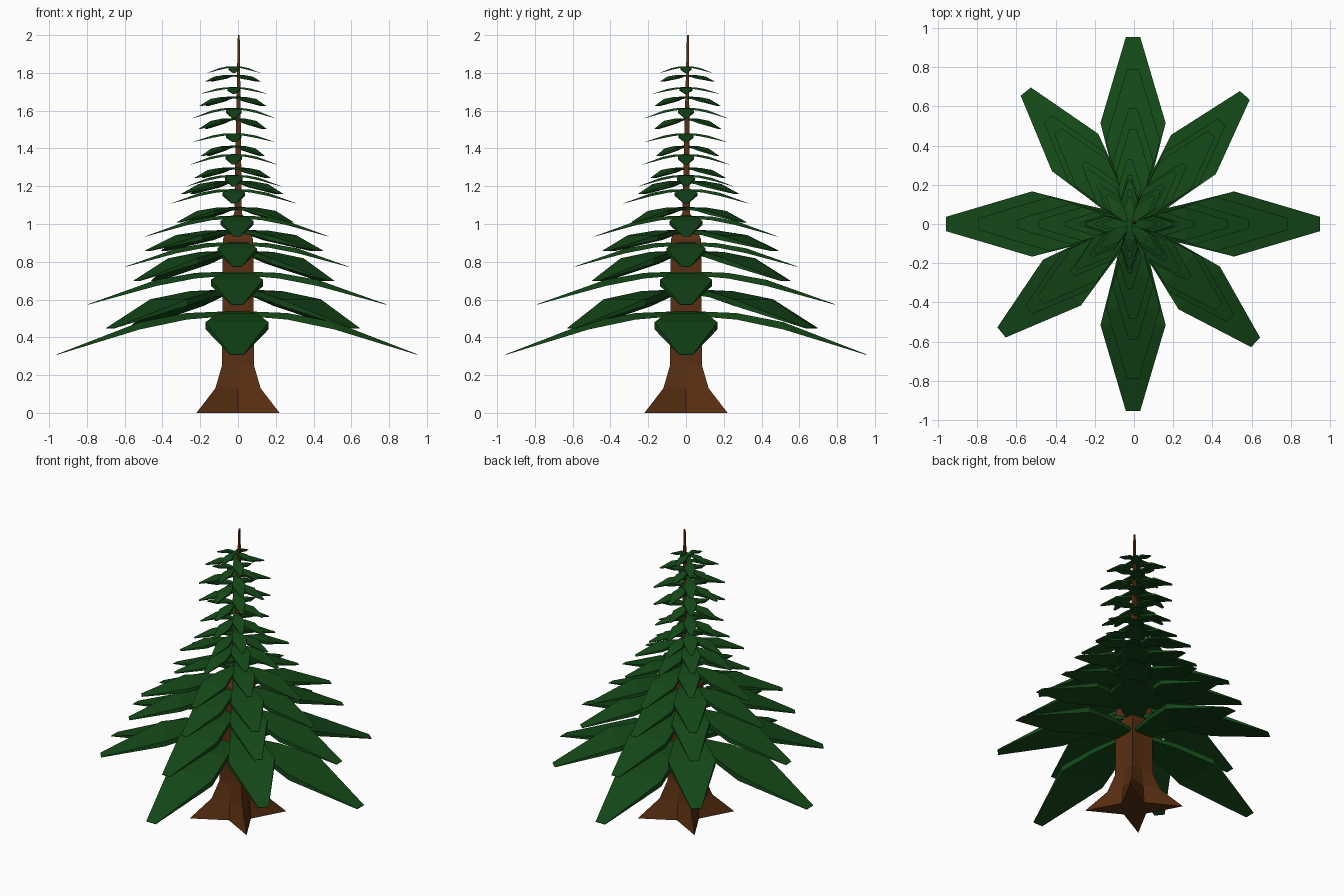
import bpy, bmesh, math

if "Cube" in bpy.data.objects:
    bpy.data.objects.remove(bpy.data.objects["Cube"])

def material(name, rgb):
    m = bpy.data.materials.new(name)
    m.diffuse_color = (*rgb, 1)
    m.use_nodes = True
    m.node_tree.nodes["Principled BSDF"].inputs["Base Color"].default_value = m.diffuse_color
    return m

BARK = material("bark", (0.10, 0.028, 0.006))
NEEDLE = material("needles", (0.007, 0.065, 0.009))

def finish(name, bm, mat):
    bmesh.ops.recalc_face_normals(bm, faces=bm.faces[:])
    me = bpy.data.meshes.new(name)
    bm.to_mesh(me)
    bm.free()
    me.materials.append(mat)
    ob = bpy.data.objects.new(name, me)
    bpy.context.collection.objects.link(ob)

def bridge(bm, rings):
    n = len(rings[0])
    for a, b in zip(rings, rings[1:]):
        for i in range(n):
            j = (i + 1) % n
            bm.faces.new((a[i], a[j], b[j], b[i]))
    bm.faces.new(rings[0])
    bm.faces.new(rings[-1])

# trunk: four flared roots on the diagonals, square stem, thin leader on top
# z, corner half width, mid-side half width
bm = bmesh.new()
rings = []
for z, c, s in [(0, .22, .10), (.13, .12, .09), (.25, .085, .083), (.92, .08, .078),
                (.97, .055, .055), (1.06, .02, .02), (2.0, .005, .005)]:
    k = max(0, z - 1)
    pts = [(c, c), (0, s), (-c, c), (-s, 0), (-c, -c), (0, -s), (c, -c), (s, 0)]
    rings.append([bm.verts.new((x + .004 * k, y + .01 * k, z)) for x, y in pts])
bridge(bm, rings)
finish("trunk", bm, BARK)

def branch(bm, cx, reach, z_root, z_tip, angle):
    # reach fraction, drop fraction, half width, thickness
    w = .17 * reach + .004
    t = .035 * reach + .005
    drop = z_root - z_tip
    ca, sa = math.cos(angle), math.sin(angle)
    rings = []
    for f, d, hw, th in [(0, 0, .25, .6), (.28, .05, .62, .9), (.54, .26, 1, 1), (1, 1, .22, .08)]:
        r, z, h = f * reach, z_root - d * drop, hw * w
        rings.append([bm.verts.new((cx + r * ca - y * sa, r * sa + y * ca, zz))
                      for y, zz in ((-h, z), (h, z), (h, z - th * t), (-h, z - th * t))])
    bridge(bm, rings)

STRAIGHT = [0, 90, 180, 270]
DIAGONAL = [49, 129, 219.5, 316]

# tiers: reach, root height, tip height, alternating straight and diagonal
TIERS = [(.955, .54, .31), (.87, .655, .45), (.79, .75, .575), (.69, .86, .70),
         (.59, .905, .775), (.61, .97, .86), (.485, 1.045, .935), (.40, 1.09, 1.01),
         (.33, 1.185, 1.11), (.35, 1.23, 1.16), (.25, 1.26, 1.20), (.26, 1.30, 1.245),
         (.23, 1.37, 1.315), (.22, 1.415, 1.36), (.215, 1.48, 1.435), (.23, 1.56, 1.505),
         (.22, 1.615, 1.56), (.23, 1.675, 1.625), (.175, 1.725, 1.69), (.19, 1.79, 1.755),
         (.14, 1.835, 1.80)]
for i, (reach, z_root, z_tip) in enumerate(TIERS):
    bm = bmesh.new()
    cx = -.022 if i > 7 else -.005
    for a in (DIAGONAL if i % 2 else STRAIGHT):
        branch(bm, cx, reach, z_root, z_tip, math.radians(a))
    finish(f"branch_tier_{i + 1}", bm, NEEDLE)
